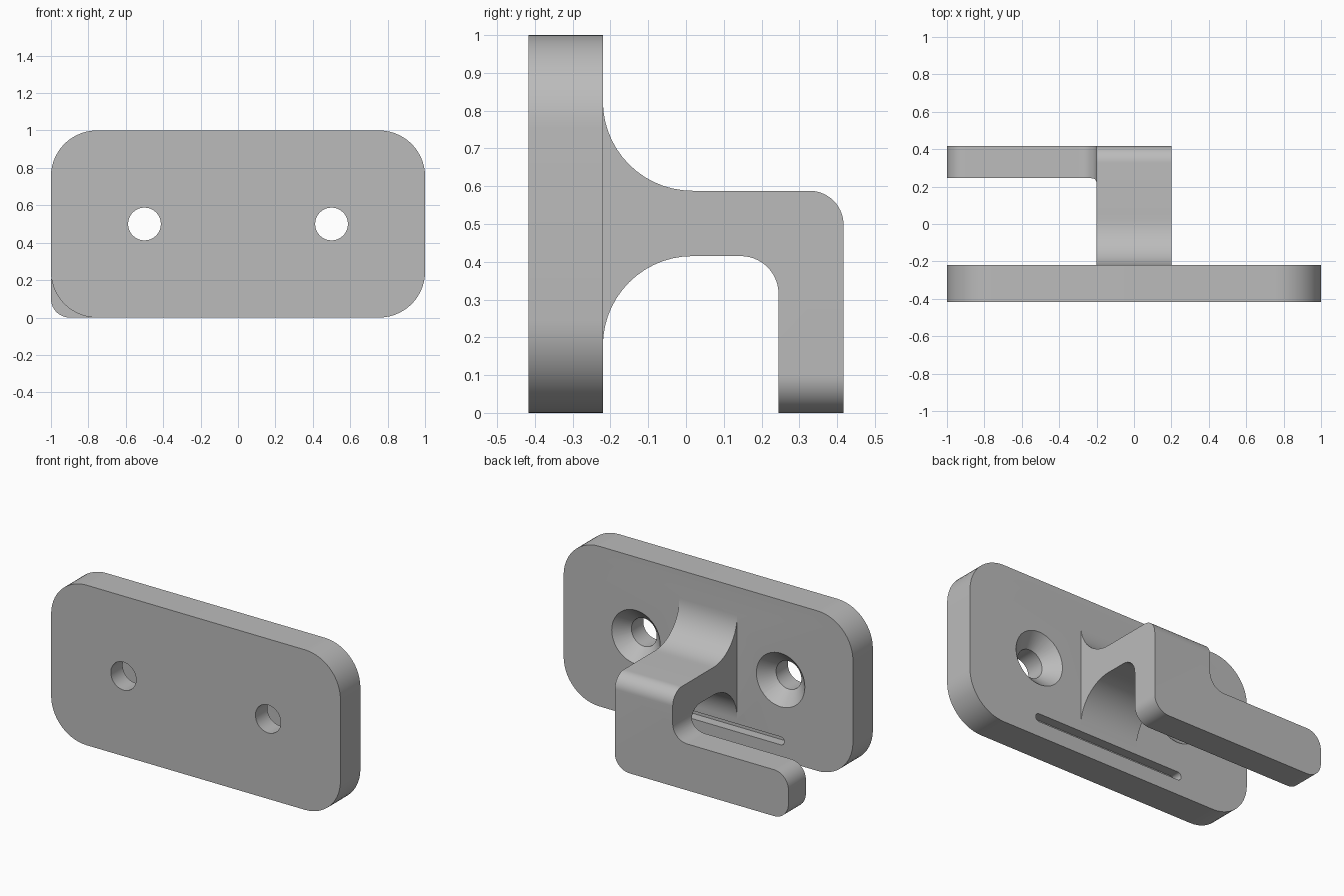
import bpy
import bmesh
import math
from mathutils import Vector

cube = bpy.data.objects.get("Cube")
if cube:
    bpy.data.objects.remove(cube, do_unlink=True)

grey = bpy.data.materials.new("plain grey")
grey.use_nodes = True
grey.diffuse_color = (0.5, 0.5, 0.5, 1)
grey.node_tree.nodes["Principled BSDF"].inputs["Base Color"].default_value = (0.5, 0.5, 0.5, 1)

BACK, FRONT, OUTER = -0.22, -0.417, 0.417


def rounded(corners, steps=14):
    """Polygon from (u, v, radius) corners, each replaced by a tangent arc."""
    out = []
    for i, (u, v, r) in enumerate(corners):
        p = Vector((u, v))
        if r == 0:
            out.append(p)
            continue
        a = (Vector(corners[i - 1][:2]) - p).normalized()
        b = (Vector(corners[(i + 1) % len(corners)][:2]) - p).normalized()
        centre = p + (a + b) * r          # all corners are square
        for k in range(steps + 1):
            t = k / steps * math.pi / 2
            out.append(centre - b * r * math.cos(t) - a * r * math.sin(t))
    return out


def prism(name, outline, axis, start, end):
    """Extrude a 2D outline along x (outline in yz) or y (outline in xz)."""
    bm = bmesh.new()
    place = (lambda p, d: (d, p.x, p.y)) if axis == "x" else (lambda p, d: (p.x, d, p.y))
    face = bm.faces.new([bm.verts.new(place(p, start)) for p in outline])
    side = bmesh.ops.extrude_face_region(bm, geom=[face])["geom"]
    shift = Vector(place(Vector((0, 0)), end - start))
    bmesh.ops.translate(bm, vec=shift, verts=[g for g in side if isinstance(g, bmesh.types.BMVert)])
    bmesh.ops.recalc_face_normals(bm, faces=bm.faces)
    return finish(name, bm)


def cone(name, x, y, r1, r2, depth):
    """Frustum along y, r1 on the front end and r2 on the back end."""
    bpy.ops.mesh.primitive_cone_add(vertices=48, radius1=r1, radius2=r2, depth=depth,
                                    location=(x, y, 0.5), rotation=(-math.pi / 2, 0, 0))
    obj = bpy.context.object
    obj.name = name
    return obj


def finish(name, bm):
    mesh = bpy.data.meshes.new(name)
    bm.to_mesh(mesh)
    bm.free()
    obj = bpy.data.objects.new(name, mesh)
    bpy.context.collection.objects.link(obj)
    mesh.materials.append(grey)
    return obj


def combine(target, tool, operation):
    mod = target.modifiers.new(operation.lower(), "BOOLEAN")
    mod.operation, mod.solver, mod.object = operation, "EXACT", tool
    bpy.context.view_layer.objects.active = target
    bpy.ops.object.modifier_apply(modifier=mod.name)
    bpy.data.objects.remove(tool, do_unlink=True)


# Wall plate with rounded corners
R = 0.245
plate = prism("hook_mount", rounded([(-1, 0, R), (1, 0, R), (1, 1, R), (-1, 1, R)]),
              "y", FRONT, BACK)

# Arm section: flared root, horizontal neck and downturned tip
section = rounded([(-0.3, 0.825, 0), (BACK, 0.825, 0), (BACK, 0.588, 0.237), (OUTER, 0.588, 0.09),
                   (OUTER, 0, 0), (0.245, 0, 0), (0.245, 0.415, 0.1), (BACK, 0.415, 0.237),
                   (BACK, 0.178, 0), (-0.3, 0.178, 0)])
hook = prism("hook", section, "x", -1.1, 0.3)
neck = prism("neck", section, "x", -0.2, 0.2)

# Bent bar outline trims the tip; the neck keeps only its inner part
bar = rounded([(-1, 0, 0.1), (0.2, 0, 0.1), (0.2, 0.7, 0), (-0.2, 0.7, 0),
               (-0.2, 0.29, 0.1), (-1, 0.29, 0.1)])
combine(hook, prism("bar_trim", bar, "y", 0.05, 0.5), "INTERSECT")
box = rounded([(-0.5, -0.1, 0), (0.5, -0.1, 0), (0.5, 1.1, 0), (-0.5, 1.1, 0)])
combine(neck, prism("neck_trim", box, "y", -0.5, 0.08), "INTERSECT")
combine(hook, neck, "UNION")
combine(plate, hook, "UNION")

# Countersunk screw holes
for x in (-0.5, 0.5):
    combine(plate, cone("hole", x, -0.32, 0.0875, 0.0875, 0.4), "DIFFERENCE")
    combine(plate, cone("countersink", x, BACK - 0.03, 0.0875, 0.1875, 0.1), "DIFFERENCE")

# Shallow groove below the arm
groove = rounded([(-0.525, 0.095, 0.025), (0.525, 0.095, 0.025),
                  (0.525, 0.145, 0.0249), (-0.525, 0.145, 0.0249)], 8)
combine(plate, prism("groove", groove, "y", BACK - 0.06, BACK + 0.05), "DIFFERENCE")

# One colour, smooth curves with sharp edges
plate.data.materials.clear()
plate.data.materials.append(grey)
for poly in plate.data.polygons:
    poly.material_index = 0
bpy.ops.object.select_all(action="DESELECT")
plate.select_set(True)
bpy.context.view_layer.objects.active = plate
bpy.ops.object.shade_smooth_by_angle(angle=math.radians(30))
